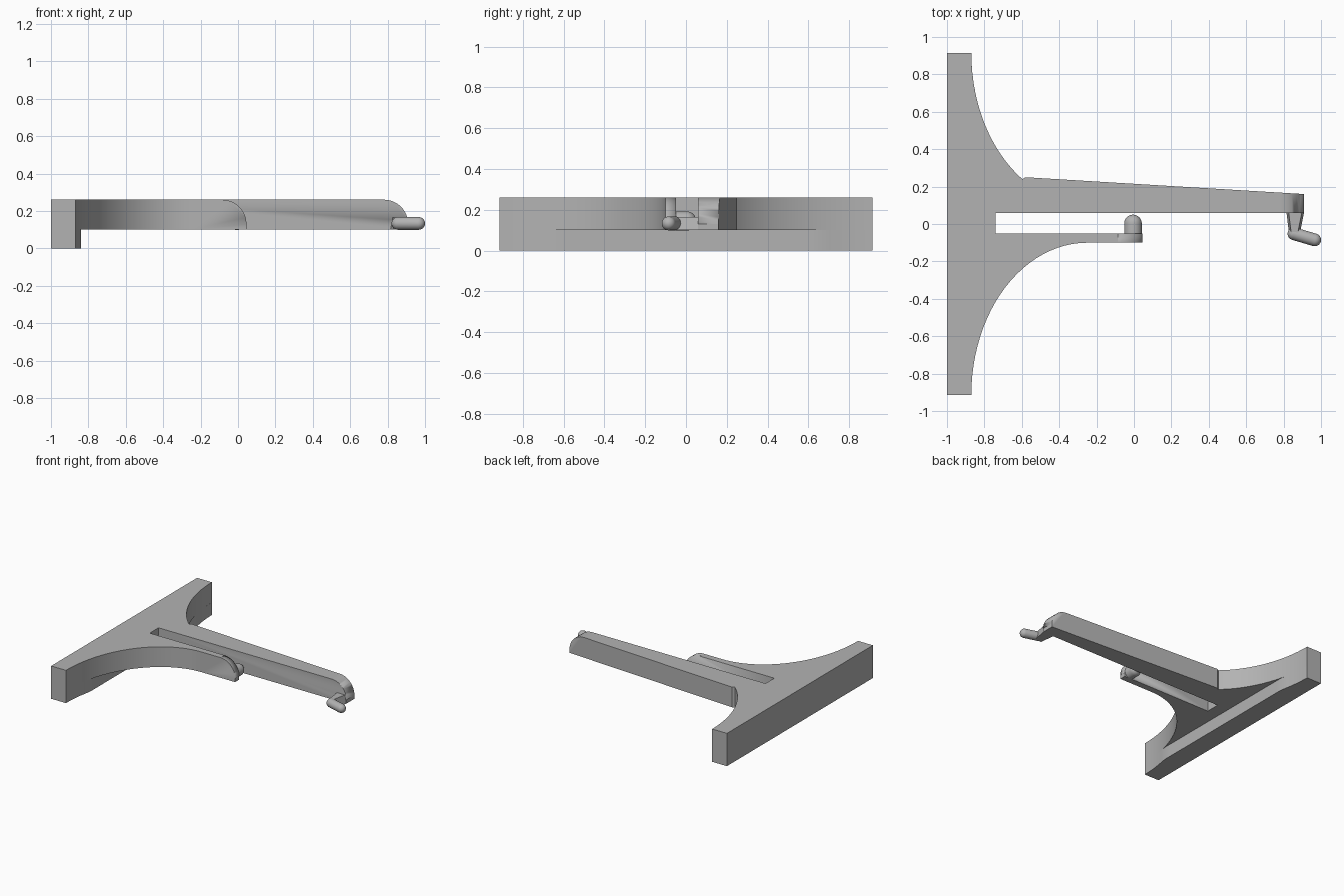
import bpy, bmesh, math
from mathutils import Vector

if "Cube" in bpy.data.objects:
    bpy.data.objects.remove(bpy.data.objects["Cube"])

grey = bpy.data.materials.new("plain_grey")
grey.use_nodes = True
GREY = (0.45, 0.45, 0.45, 1)
grey.diffuse_color = GREY
grey.node_tree.nodes["Principled BSDF"].inputs["Base Color"].default_value = GREY


def finish(name, bm):
    bmesh.ops.recalc_face_normals(bm, faces=bm.faces)
    mesh = bpy.data.meshes.new(name)
    bm.to_mesh(mesh)
    bm.free()
    obj = bpy.data.objects.new(name, mesh)
    bpy.context.collection.objects.link(obj)
    mesh.materials.append(grey)
    bpy.ops.object.select_all(action="DESELECT")
    obj.select_set(True)
    bpy.context.view_layer.objects.active = obj
    bpy.ops.object.shade_smooth_by_angle(angle=math.radians(30))
    return obj


def prism(name, points, offset):
    """Extrude a closed outline of 3D points along an offset."""
    bm = bmesh.new()
    face = bm.faces.new([bm.verts.new(p) for p in points])
    out = bmesh.ops.extrude_face_region(bm, geom=[face])
    verts = [g for g in out["geom"] if isinstance(g, bmesh.types.BMVert)]
    bmesh.ops.translate(bm, verts=verts, vec=offset)
    return finish(name, bm)


def capsule(name, start, end, radius, flat_start=False):
    """Round-ended rod made by spinning a half profile."""
    start, end = Vector(start), Vector(end)
    length = (end - start).length
    quarter = [i * math.pi / 16 for i in range(9)]
    prof = [(radius * math.cos(a), length + radius * math.sin(a)) for a in quarter]
    if flat_start:
        prof = [(0, 0), (radius, 0)] + prof
    else:
        prof = [(radius * math.sin(a), -radius * math.cos(a)) for a in quarter] + prof
    bm = bmesh.new()
    verts = [bm.verts.new((r, 0, z)) for r, z in prof]
    edges = [bm.edges.new(pair) for pair in zip(verts, verts[1:])]
    bmesh.ops.spin(bm, geom=verts + edges, cent=(0, 0, 0), axis=(0, 0, 1),
                   angle=math.tau, steps=32)
    bmesh.ops.remove_doubles(bm, verts=bm.verts, dist=1e-4)
    turn = (end - start).to_track_quat("Z", "Y").to_matrix().to_4x4()
    turn.translation = start
    bmesh.ops.transform(bm, matrix=turn, verts=bm.verts)
    return finish(name, bm)


# Concave elliptical fillet, from the bar's tip inwards
HALF, LOW, TOP, RIM = 0.915, 0.10, 0.26, -0.84


def fillet(side, sweep):
    steps = 24
    return [(-0.25 - 0.62 * math.cos(sweep * i / steps),
             side * (HALF - 0.815 * math.sin(sweep * i / steps)))
            for i in range(steps + 1)]


front = fillet(-1, math.pi / 2)
back = fillet(1, math.radians(56))
tips = [(-1, HALF), (-1, -HALF)]

# Slotted bracket with one long and one short arm
outline = (tips + front
           + [(0.045, -0.10), (0.045, -0.05), (-0.74, -0.05), (-0.74, 0.06),
              (0.91, 0.06), (0.91, 0.16), (-0.58, 0.25)] + back[::-1])
bracket = prism("bracket", [(x, y, LOW) for x, y in outline], (0, 0, TOP - LOW))

# Raised rail under the bar, following the same fillets
rail = [(min(x, RIM), y) for x, y in tips + front[:14] + fillet(1, math.pi / 2)[13::-1]]
prism("rail", [(x, y, 0) for x, y in rail], (0, 0, LOW))


# Cutters that round the upper end of each arm
def round_end(name, tip, y, depth):
    r = 0.13
    arc = [(tip - r + r * math.sin(a), TOP - r + r * math.cos(a))
           for a in [i * math.pi / 24 for i in range(13)]]
    pts = arc + [(tip + 0.05, TOP - r), (tip + 0.05, TOP + 0.05), (tip - r, TOP + 0.05)]
    cutter = prism(name, [(x, y, z) for x, z in pts], (0, depth, 0))
    cutter.hide_render = True
    cutter.hide_set(True)
    mod = bracket.modifiers.new(name, "BOOLEAN")
    mod.operation = "DIFFERENCE"
    mod.solver = "EXACT"
    mod.object = cutter


round_end("long_arm_cutter", 0.91, 0.03, 0.3)
round_end("short_arm_cutter", 0.045, -0.2, 0.18)

# Domed peg on the inside of the short arm
capsule("peg", (-0.005, -0.055, 0.145), (-0.005, 0.003, 0.145), 0.047, True)

# Tapered crank with a narrower top, and its rounded handle
bm = bmesh.new()
rings = []
for y, x0, x1 in ((0.065, 0.815, 0.91), (-0.06, 0.83, 0.885)):
    rings.append([bm.verts.new(p) for p in
                  ((x0, y, LOW), (x1, y, LOW), (x1 - 0.012, y, 0.165), (x0 + 0.012, y, 0.165))])
for ring in rings:
    bm.faces.new(ring)
for i in range(4):
    j = (i + 1) % 4
    bm.faces.new((rings[0][i], rings[0][j], rings[1][j], rings[1][i]))
finish("crank", bm)
capsule("handle", (0.855, -0.052, 0.133), (0.966, -0.085, 0.133), 0.034)
